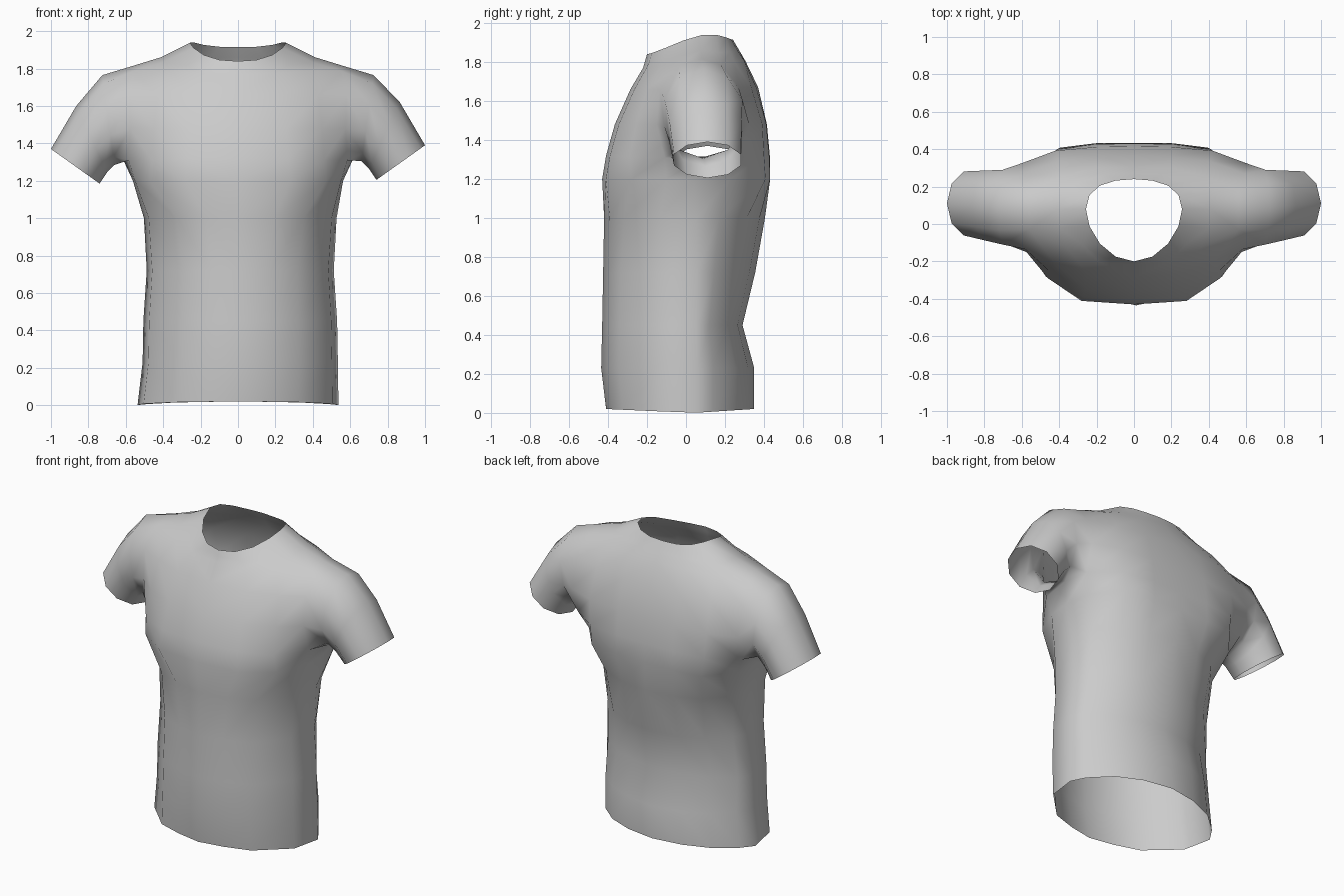
import bpy, bmesh
from math import sin, cos, pi, radians

if "Cube" in bpy.data.objects:
    bpy.data.objects.remove(bpy.data.objects["Cube"])

bm = bmesh.new()

def loft(r1, r2, closed=False, skip=()):
    """Join two equal rows of vertices with quads."""
    n = len(r1)
    for i in range(n if closed else n - 1):
        if i not in skip:
            k = (i + 1) % n
            bm.faces.new((r1[i], r1[k], r2[k], r2[i]))

def row(points):
    return [bm.verts.new(p) if p else None for p in points]

# Torso half-sections, front centre to back centre: (width factor, depth factor)
WAIST = [(0, -1), (.3, -.93), (.6, -.81), (.94, -.4), (1, .05),
         (.9, .32), (.66, .68), (.36, .9), (0, 1)]
CHEST = [(0, -1), (.5, -.96), (.84, -.68), (.98, -.3), (1, 0),
         (.96, .48), (.7, .94), (.36, 1), (0, 1)]
SIDE_Y = .04

def body_row(z, w, front, back, t, lift=0):
    """Section blended from waist (t=0) to chest (t=1)."""
    pts = []
    for (x0, g0), (x1, g1) in zip(WAIST, CHEST):
        fx, g = x0 + (x1 - x0) * t, g0 + (g1 - g0) * t
        depth = (SIDE_Y - front) if g < 0 else (back - SIDE_Y)
        pts.append((w * fx, SIDE_Y + g * depth, z + lift * abs(g)))
    return row(pts)

# Lower body: z, half width, front y, back y, blend
rows = [body_row(0, .537, -.41, .35, 0, .02)]
for spec in [(.23, .522, -.435, .35, 0), (.45, .518, -.43, .29, 0), (.72, .5, -.425, .355, .05),
             (1.0, .515, -.42, .405, .25), (1.2, .562, -.43, .432, 1)]:
    rows.append(body_row(*spec))

# Chest and shoulder rows, with the armhole left open at the side
armpit = row([(0, -.41, 1.32), (.27, -.39, 1.32), (.46, -.29, 1.31), (.585, -.11, 1.31),
              (.615, .10, 1.315), (.59, .27, 1.31), (.41, .40, 1.32), (.2, .427, 1.32), (0, .43, 1.32)])
chest = row([(0, -.365, 1.48), (.26, -.345, 1.48), (.45, -.255, 1.48), (.575, -.15, 1.48), None,
             (.6, .325, 1.48), (.42, .392, 1.48), (.2, .412, 1.48), (0, .415, 1.48)])
upper = row([(0, -.285, 1.66), (.25, -.265, 1.66), (.43, -.2, 1.66), (.58, -.135, 1.66), None,
             (.59, .27, 1.67), (.41, .335, 1.67), (.2, .36, 1.67), (0, .37, 1.67)])
shoulder = row([(0, -.22, 1.77), (.19, -.2, 1.775), (.36, -.125, 1.785), (.56, -.03, 1.785),
                (.56, .08, 1.815), (.56, .18, 1.785), (.39, .25, 1.8), (.2, .3, 1.805), (0, .305, 1.805)])

# Neck opening, with a row halfway between it and the shoulder
neck_pts = []
for i in range(9):
    a = pi * i / 8
    s, c = sin(a), cos(a)
    neck_pts.append((.257 * s if 0 < i < 8 else 0, .02 - .22 * c + .06 * s * s,
                     1.878 - .038 * c + .06 * s ** 3))
collar = row([((v.co.x + p[0]) / 2, (v.co.y + p[1]) / 2, (v.co.z + p[2]) / 2 - .015 * sin(pi * i / 8))
              for i, (v, p) in enumerate(zip(shoulder, neck_pts))])
neck = row(neck_pts)

rows += [armpit, chest, upper, shoulder, collar, neck]
for r1, r2 in zip(rows, rows[1:]):
    loft(r1, r2, skip=(3, 4) if r1 in (armpit, chest, upper) else ())

# Sleeve: ten-sided rings continuing from the armhole, starting at its underside
ring = [armpit[4], armpit[5], chest[5], upper[5], shoulder[5],
        shoulder[4], shoulder[3], upper[3], chest[3], armpit[3]]
# top x, top z, bottom x, bottom z, centre y, half depth
for tx, tz, bx, bz, cy, h in [(.725, 1.765, .66, 1.305, .09, .21),
                              (.865, 1.62, .70, 1.265, .10, .195),
                              (1.0, 1.39, .74, 1.205, .11, .18)]:
    pts = []
    for i in range(10):
        a = 2 * pi * i / 10
        t = (1 - cos(a)) / 2
        pts.append((bx + (tx - bx) * t, cy + h * sin(a), bz + (tz - bz) * t))
    new = row(pts)
    loft(ring, new, closed=True)
    ring = new

bmesh.ops.recalc_face_normals(bm, faces=bm.faces)
if sum(f.normal.x * f.calc_center_median().x for f in bm.faces) < 0:
    bmesh.ops.reverse_faces(bm, faces=bm.faces)
mesh = bpy.data.meshes.new("shirt")
bm.to_mesh(mesh)
bm.free()

# Mirror the half shirt
shirt = bpy.data.objects.new("shirt", mesh)
bpy.context.collection.objects.link(shirt)
shirt.modifiers.new("Mirror", 'MIRROR').use_clip = True
bpy.context.view_layer.objects.active = shirt
shirt.select_set(True)
bpy.ops.object.modifier_apply(modifier="Mirror")

# Slight natural asymmetry: waist hangs to the right, left sleeve droops
for v in shirt.data.vertices:
    if .1 < v.co.z < 1.1:
        v.co.x += .012
    if v.co.x < -.65 and v.co.z < 1.7:
        v.co.z -= .02
bpy.ops.object.shade_smooth_by_angle(angle=radians(80))
